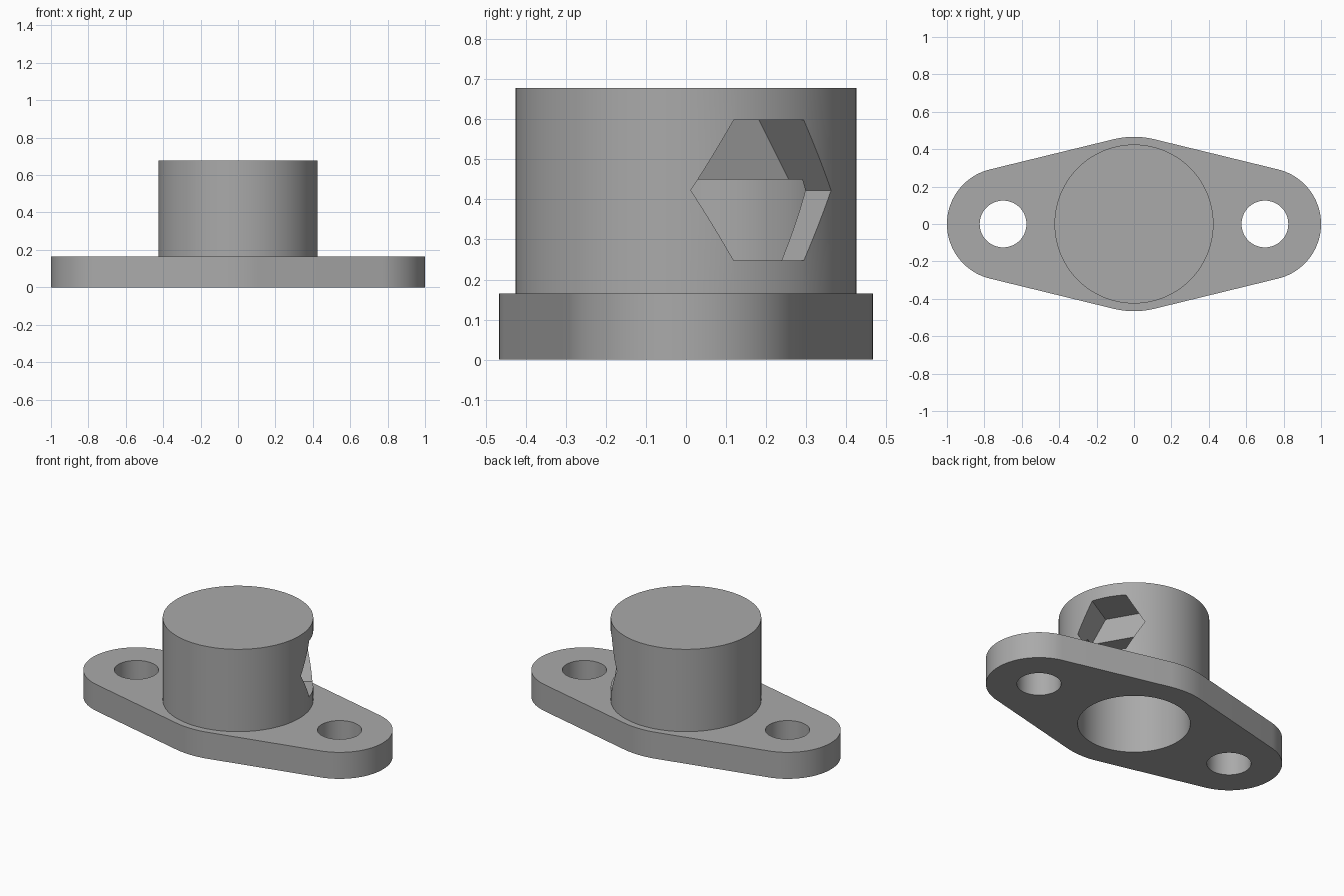
import bpy, bmesh
from math import sin, cos, pi, asin, radians
from mathutils import Matrix, Vector

cube = bpy.data.objects.get("Cube")
if cube:
    bpy.data.objects.remove(cube, do_unlink=True)

PLATE_TOP, HUB_TOP, BORE_TOP = 0.165, 0.678, 0.45
EAR_X, EAR_R, WAIST_R = 0.7, 0.3, 0.466

grey = bpy.data.materials.new("plain grey")
grey.use_nodes = True
colour = (0.4, 0.4, 0.4, 1)
grey.diffuse_color = colour
grey.node_tree.nodes["Principled BSDF"].inputs["Base Color"].default_value = colour


def prism(name, outline, z0, z1):
    """Extrude a flat outline between two heights."""
    bm = bmesh.new()
    face = bm.faces.new([bm.verts.new((x, y, z0)) for x, y in outline])
    top = bmesh.ops.extrude_face_region(bm, geom=[face])["geom"]
    verts = [g for g in top if isinstance(g, bmesh.types.BMVert)]
    bmesh.ops.translate(bm, verts=verts, vec=(0, 0, z1 - z0))
    bmesh.ops.recalc_face_normals(bm, faces=bm.faces)
    mesh = bpy.data.meshes.new(name)
    bm.to_mesh(mesh)
    bm.free()
    mesh.materials.append(grey)
    obj = bpy.data.objects.new(name, mesh)
    bpy.context.collection.objects.link(obj)
    return obj


def arc(cx, r, a0, a1, n):
    return [(cx + r * cos(a0 + (a1 - a0) * i / n), r * sin(a0 + (a1 - a0) * i / n))
            for i in range(n + 1)]


def circle(r, n, cx=0):
    return arc(cx, r, 0, 2 * pi, n)[:-1]


def combine(target, tool, operation):
    """Apply a boolean and remove its tool."""
    mod = target.modifiers.new(operation, "BOOLEAN")
    mod.object, mod.operation, mod.solver = tool, operation, "EXACT"
    bpy.ops.object.select_all(action="DESELECT")
    bpy.context.view_layer.objects.active = target
    target.select_set(True)
    bpy.ops.object.modifier_apply(modifier=mod.name)
    bpy.data.objects.remove(tool, do_unlink=True)


# Flange: tangent lines join two ear arcs to the wider waist arcs
tilt = asin((WAIST_R - EAR_R) / EAR_X)
side = pi / 2 - tilt
outline = (arc(EAR_X, EAR_R, -side, side, 48)
           + arc(0, WAIST_R, side, pi - side, 12)
           + arc(-EAR_X, EAR_R, pi - side, pi + side, 48)
           + arc(0, WAIST_R, pi + side, 2 * pi - side, 12))
body = prism("flanged_hub", outline, 0, PLATE_TOP)

# Hub with a blind bore from below
combine(body, prism("hub", circle(0.425, 128), 0.05, HUB_TOP), "UNION")
combine(body, prism("bore", circle(0.318, 96), -0.1, BORE_TOP), "DIFFERENCE")

# Bolt holes
for x in (-EAR_X, EAR_X):
    combine(body, prism("bolt_hole", circle(0.125, 64, x), -0.1, 0.3), "DIFFERENCE")

# Six-sided pocket set into the side of the hub
pocket = prism("pocket", circle(0.202, 6), 0.19, 0.6)
axis = Vector((cos(radians(30)), sin(radians(30)), 0))
across = Vector((-axis.y, axis.x, 0))
frame = Matrix((across, Vector((0, 0, 1)), axis)).transposed().to_4x4()
pocket.data.transform(Matrix.Translation((0, 0, 0.4225)) @ frame)
combine(body, pocket, "DIFFERENCE")

bpy.ops.object.shade_smooth_by_angle(angle=radians(20))
